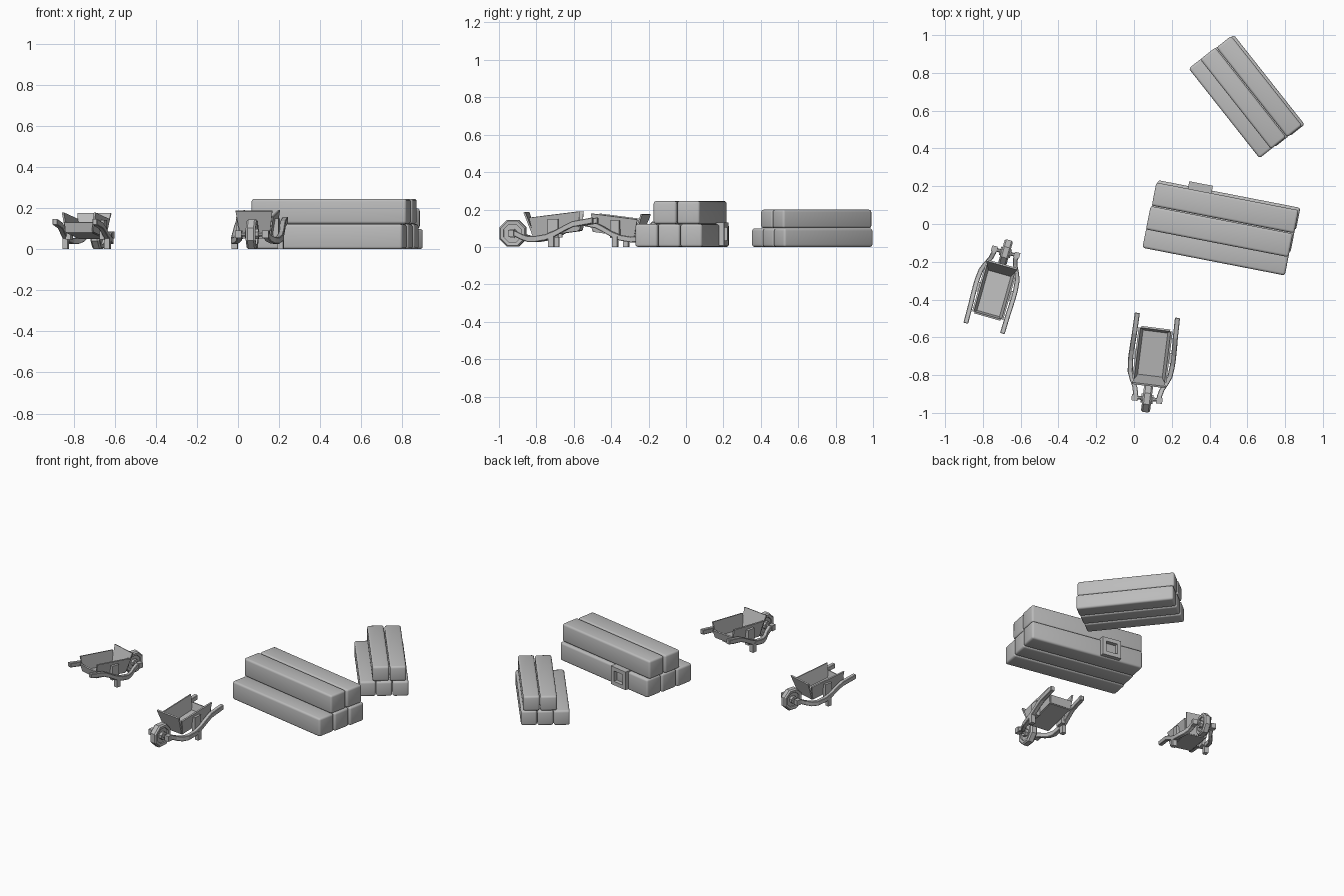
import bpy, bmesh, math
from mathutils import Matrix, Vector

cube = bpy.data.objects.get("Cube")
if cube:
    bpy.data.objects.remove(cube, do_unlink=True)

GREY = (0.5, 0.5, 0.5, 1)
mat = bpy.data.materials.new("plain grey")
mat.use_nodes = True
mat.diffuse_color = GREY
mat.node_tree.nodes["Principled BSDF"].inputs["Base Color"].default_value = GREY


def finish(name, bm, world, bevel=0, segments=1, smooth=False, solid=0):
    """Turn a bmesh into a placed object with its modifiers."""
    bmesh.ops.recalc_face_normals(bm, faces=bm.faces)
    for f in bm.faces:
        f.smooth = smooth
    me = bpy.data.meshes.new(name)
    bm.to_mesh(me)
    bm.free()
    me.materials.append(mat)
    ob = bpy.data.objects.new(name, me)
    bpy.context.collection.objects.link(ob)
    ob.matrix_world = world
    if solid:
        m = ob.modifiers.new("thickness", "SOLIDIFY")
        m.thickness, m.offset = solid, 0
    if bevel:
        m = ob.modifiers.new("bevel", "BEVEL")
        m.width, m.segments = bevel, segments
    return ob


def box(name, lo, hi, world, **kw):
    """Box between two opposite corners."""
    lo, hi = Vector(lo), Vector(hi)
    bm = bmesh.new()
    bmesh.ops.create_cube(bm, size=1)
    for v in bm.verts:
        v.co = Vector([(a + b) / 2 + c * (b - a) for a, b, c in zip(lo, hi, v.co)])
    return finish(name, bm, world, **kw)


def panel(name, corners, world):
    """Flat board through four corners."""
    bm = bmesh.new()
    bm.faces.new([bm.verts.new(c) for c in corners])
    return finish(name, bm, world, solid=0.01)


def sweep(name, path, w, h, world):
    """Rectangular bar following a path that runs mostly along y."""
    bm = bmesh.new()
    rings = []
    for x, y, z in path:
        rings.append([bm.verts.new((x + a * w / 2, y, z + b * h / 2))
                      for a, b in ((-1, -1), (1, -1), (1, 1), (-1, 1))])
    for r, s in zip(rings, rings[1:]):
        for i in range(4):
            j = (i + 1) % 4
            bm.faces.new((r[i], r[j], s[j], s[i]))
    bm.faces.new(rings[0])
    bm.faces.new(rings[-1])
    return finish(name, bm, world, bevel=0.003)


def octagon_lathe(name, profile, centre_z, world, closed):
    """Eight-sided turning about the x axis from (x, radius) points."""
    bm = bmesh.new()
    rings = []
    for x, r in profile:
        rings.append([bm.verts.new((x, r * math.cos(a), centre_z + r * math.sin(a)))
                      for a in (math.pi * (2 * i + 1) / 8 for i in range(8))])
    pairs = list(zip(rings, rings[1:]))
    if closed:
        pairs.append((rings[-1], rings[0]))
    else:
        bm.faces.new(rings[0])
        bm.faces.new(rings[-1])
    for r, s in pairs:
        for i in range(8):
            j = (i + 1) % 8
            bm.faces.new((r[i], r[j], s[j], s[i]))
    return finish(name, bm, world)


def placed(x, y, degrees, scale=1):
    return (Matrix.Translation((x, y, 0)) @ Matrix.Rotation(math.radians(degrees), 4, "Z")
            @ Matrix.Scale(scale, 4))


def beam_pile(prefix, world, length, lower, upper, height, shift):
    """Three beams below, two above."""
    for layer, row in (("lower", lower), ("upper", upper)):
        z = 0 if layer == "lower" else height
        for i, (v0, v1) in enumerate(row):
            s = shift * (i - 1)
            box(f"{prefix}_{layer}_beam_{i + 1}", (s, v0, z),
                (s + length, v1, z + height - 0.001), world,
                bevel=0.013, segments=3, smooth=True)


# Large and small piles of beams
big = placed(0, 0, -11)
beam_pile("large_pile", big @ Matrix.Translation((0.074, 0, 0)), 0.768,
          [(-0.115, 0.007), (0.010, 0.130), (0.133, 0.252)],
          [(-0.016, 0.110), (0.114, 0.238)], 0.123, 0.006)
beam_pile("small_pile", placed(0.292, 0.82, -51.7), 0.605,
          [(0, 0.098), (0.1, 0.198), (0.2, 0.298)],
          [(0.078, 0.18), (0.184, 0.284)], 0.1, 0.004)

# Square ring fixed on the back of the large pile
u0, u1, z0, z1, t = 0.244, 0.372, 0.008, 0.13, 0.026
for name, lo, hi in (("bottom", (u0, z0), (u1, z0 + t)), ("top", (u0, z1 - t), (u1, z1)),
                     ("left", (u0, z0 + t), (u0 + t, z1 - t)),
                     ("right", (u1 - t, z0 + t), (u1, z1 - t))):
    box(f"square_ring_{name}", (lo[0], 0.235, lo[1]), (hi[0], 0.278, hi[1]), big)


def wheelbarrow(prefix, world):
    """Barrow with its axle above the origin and its handles towards +y."""
    axle = 0.073
    # Wheel
    octagon_lathe(f"{prefix}_wheel_rim",
                  [(-0.022, 0.052), (-0.024, 0.070), (-0.015, 0.078),
                   (0.015, 0.078), (0.024, 0.070), (0.022, 0.052)], axle, world, True)
    for part, half, r in (("wheel_disc", 0.012, 0.055), ("wheel_hub", 0.032, 0.026),
                          ("axle", 0.08, 0.011)):
        octagon_lathe(f"{prefix}_{part}", [(-half, r), (half, r)], axle, world, False)

    # Tray: floor, front and back boards
    f0, f1 = (0.12, 0.058), (0.362, 0.09)
    fw = 0.07
    panel(f"{prefix}_tray_floor", [(-fw, *f0), (fw, *f0), (fw, *f1), (-fw, *f1)], world)
    panel(f"{prefix}_tray_front", [(-fw, *f0), (fw, *f0), (0.09, 0.072, 0.186),
                                   (-0.09, 0.072, 0.186)], world)
    panel(f"{prefix}_tray_back", [(-fw, *f1), (fw, *f1), (0.077, 0.374, 0.14),
                                  (-0.077, 0.374, 0.14)], world)

    # Mirrored parts
    path = [(0.064, -0.014, 0.073), (0.064, 0.022, 0.070), (0.072, 0.055, 0.054),
            (0.090, 0.090, 0.043), (0.106, 0.130, 0.042), (0.112, 0.190, 0.052),
            (0.112, 0.240, 0.072), (0.111, 0.290, 0.100), (0.109, 0.335, 0.122),
            (0.107, 0.445, 0.142)]
    for side, s in (("left", 1), ("right", -1)):
        panel(f"{prefix}_tray_{side}_side",
              [(s * fw, *f0), (s * fw, *f1), (s * 0.086, 0.37, 0.19),
               (s * 0.086, 0.097, 0.156)], world)
        sweep(f"{prefix}_{side}_handle", [(s * x, y, z) for x, y, z in path],
              0.027, 0.032, world)
        for part, xa, xb, ya, yb, za, zb in (
                ("leg", 0.098, 0.126, 0.205, 0.235, 0, 0.06),
                ("brace", 0.078, 0.104, 0.20, 0.255, 0.05, 0.15),
                ("axle_block", 0.05, 0.082, -0.018, 0.014, 0.055, 0.091)):
            xs = sorted((s * xa, s * xb))
            box(f"{prefix}_{side}_{part}", (xs[0], ya, za), (xs[1], yb, zb), world)


wheelbarrow("front_barrow", placed(0.069, -0.925, -7.1))
wheelbarrow("side_barrow", placed(-0.68, -0.15, 164.2, 0.94))
